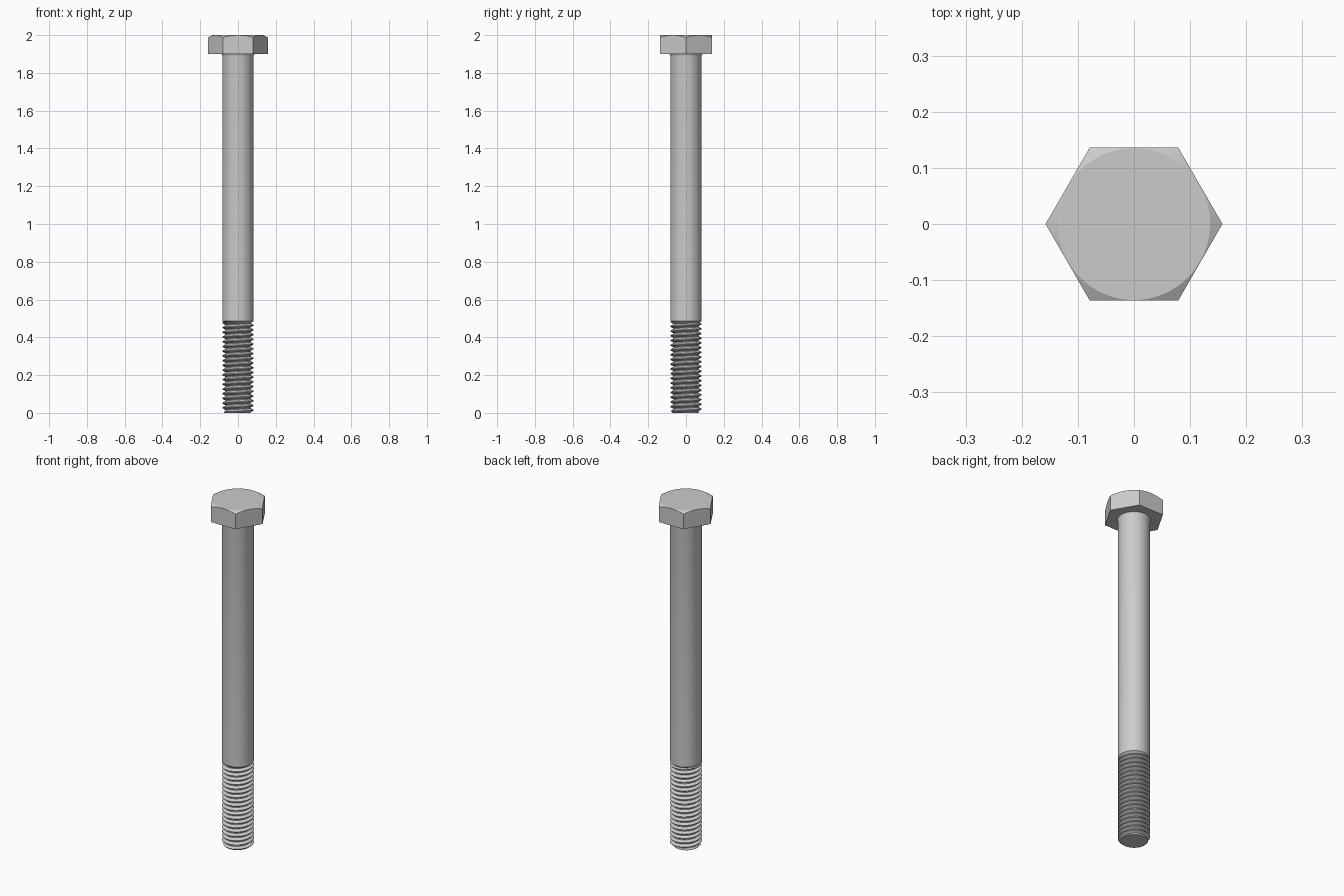
import bpy, bmesh
from math import pi, sin, cos, tan, radians

if "Cube" in bpy.data.objects:
    bpy.data.objects.remove(bpy.data.objects["Cube"])

R = 0.083          # shank and thread crest radius
ROOT = 0.067       # thread root radius
PITCH = 0.025
THREAD_TOP = 0.48
APOTHEM = 0.1365   # half the width across flats
N = 72             # segments around


def finish(bm, name):
    bmesh.ops.recalc_face_normals(bm, faces=bm.faces[:])
    mesh = bpy.data.meshes.new(name)
    bm.to_mesh(mesh)
    bm.free()
    ob = bpy.data.objects.new(name, mesh)
    bpy.context.collection.objects.link(ob)
    bpy.ops.object.select_all(action='DESELECT')
    ob.select_set(True)
    bpy.context.view_layer.objects.active = ob
    bpy.ops.object.shade_smooth_by_angle(angle=radians(25))
    return ob


def loft(name, rings):
    """Skin stacked rings; each ring maps an angle to (radius, z)."""
    bm = bmesh.new()
    rows = []
    for ring in rings:
        row = []
        for i in range(N):
            a = 2 * pi * i / N
            r, z = ring(a)
            row.append(bm.verts.new((r * cos(a), r * sin(a), z)))
        rows.append(row)
    for lo, hi in zip(rows, rows[1:]):
        for i in range(N):
            j = (i + 1) % N
            bm.faces.new((lo[i], lo[j], hi[j], hi[i]))
    bm.faces.new(rows[0])
    bm.faces.new(rows[-1])
    return finish(bm, name)


def circle(r, z):
    return lambda a: (r, z)


def hex_radius(a):
    return APOTHEM / cos(a % (pi / 3) - pi / 6)


# Hexagonal head with the top corners cut by a 30 degree cone
def hex_top(a):
    r = hex_radius(a)
    return r, 2.0 - 0.0005 - (r - APOTHEM) * tan(radians(30))


loft("hex_head", [lambda a: (hex_radius(a), 1.9), hex_top,
                  circle(APOTHEM - 0.001, 2.0)])

# Smooth shank: chamfer at the thread, small fillet under the head
loft("shank", [circle(r, z) for r, z in (
    (ROOT, 0.473), (R, 0.487), (R, 1.889), (R + 0.001, 1.894),
    (R + 0.003, 1.898), (R + 0.006, 1.902))])

# Helical thread: a ridge profile swept round the axis, trimmed at both ends
profile = [(ROOT, 0.0), (ROOT, 0.15), (R, 0.50), (R, 0.65), (ROOT, 1.0)]
turns = round(THREAD_TOP / PITCH) + 4
bm = bmesh.new()
prev = None
for i in range(turns * N + 1):
    a = 2 * pi * i / N
    row = []
    for r, f in profile:
        z = PITCH * (i / N + f - 2)
        r = min(r, max(ROOT, 0.071 + z))      # chamfered tip
        row.append(bm.verts.new((r * cos(a), r * sin(a), z)))
    if prev:
        for k in range(len(profile) - 1):
            bm.faces.new((prev[k], row[k], row[k + 1], prev[k + 1]))
    prev = row
bmesh.ops.remove_doubles(bm, verts=bm.verts[:], dist=0.00005)
for z, normal in ((0.0, (0, 0, -1)), (THREAD_TOP, (0, 0, 1))):
    cut = bmesh.ops.bisect_plane(
        bm, geom=bm.verts[:] + bm.edges[:] + bm.faces[:], dist=1e-6,
        plane_co=(0, 0, z), plane_no=normal, clear_outer=True)
    rim = [e for e in bm.edges if e.is_boundary
           and all(abs(v.co.z - z) < 1e-5 for v in e.verts)]
    bmesh.ops.holes_fill(bm, edges=rim, sides=0)
finish(bm, "thread")
